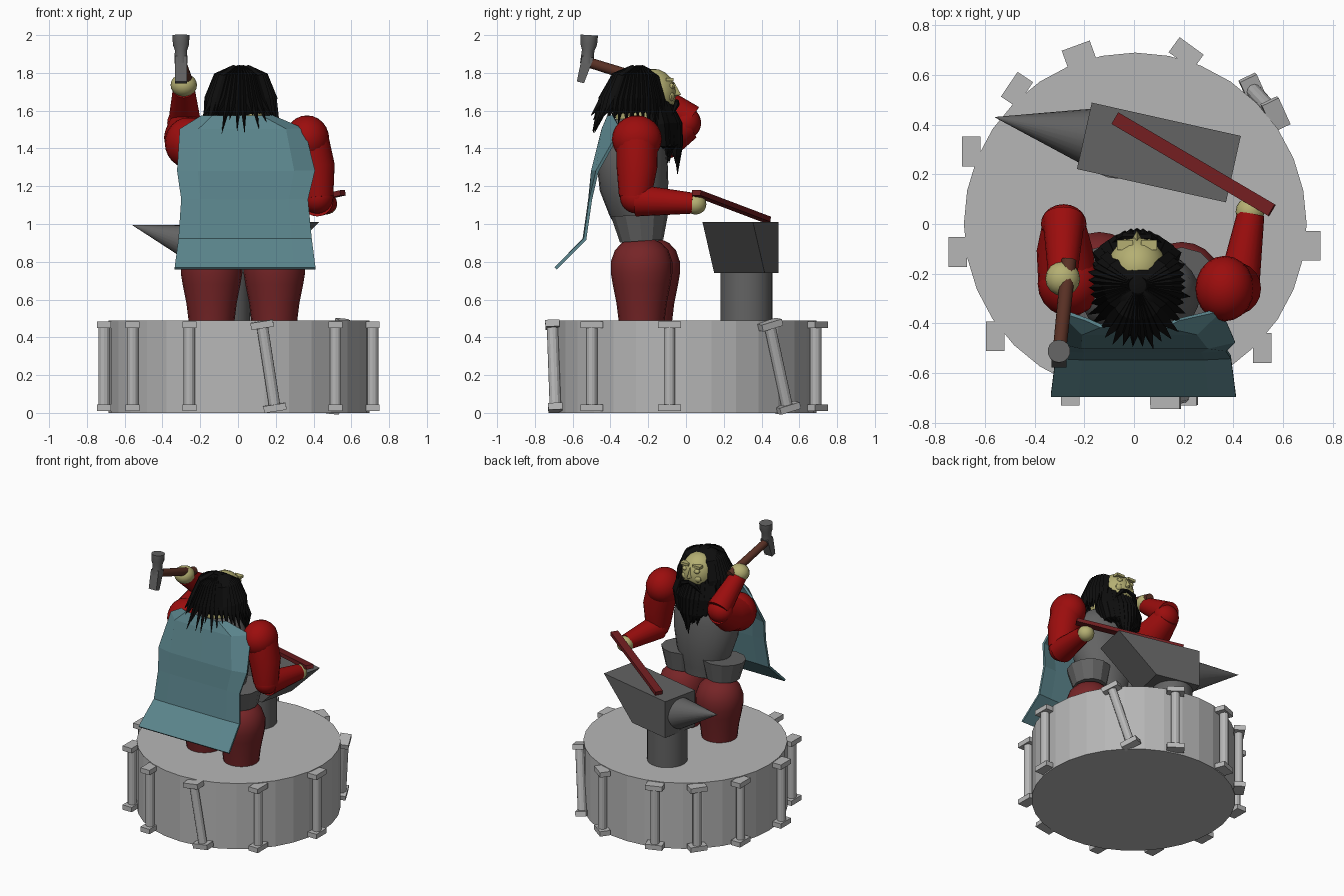
import bpy, bmesh, math, random
from mathutils import Vector, Matrix, Euler

if "Cube" in bpy.data.objects:
    bpy.data.objects.remove(bpy.data.objects["Cube"])

random.seed(4)


def material(name, r, g, b):
    m = bpy.data.materials.new(name)
    m.diffuse_color = (r, g, b, 1)
    m.use_nodes = True
    m.node_tree.nodes["Principled BSDF"].inputs["Base Color"].default_value = m.diffuse_color
    return m


STONE = material("pale stone", 0.47, 0.47, 0.47)
STEEL = material("dark steel", 0.125, 0.125, 0.125)
SLEEVE = material("bright red", 0.33, 0.004, 0.004)
CLOTH = material("dull red", 0.18, 0.018, 0.02)
BAR = material("hot bar red", 0.16, 0.012, 0.014)
SKIN = material("sallow skin", 0.46, 0.43, 0.17)
HAIR = material("black hair", 0.004, 0.004, 0.004)
CAPE = material("teal cloth", 0.105, 0.235, 0.265)
WOOD = material("brown wood", 0.10, 0.03, 0.018)


def finish(name, bm, mat, smooth=False):
    bmesh.ops.recalc_face_normals(bm, faces=bm.faces)
    me = bpy.data.meshes.new(name)
    bm.to_mesh(me)
    bm.free()
    me.materials.append(mat)
    ob = bpy.data.objects.new(name, me)
    bpy.context.collection.objects.link(ob)
    if smooth:
        bpy.ops.object.select_all(action='DESELECT')
        ob.select_set(True)
        bpy.context.view_layer.objects.active = ob
        bpy.ops.object.shade_smooth_by_angle(angle=math.radians(35))
    return ob


def add_tube(bm, pts, radii, sides, squash=1.0):
    """Round section swept through points; squash flattens it sideways."""
    pts = [Vector(p) for p in pts]
    axis = pts[-1] - pts[0]
    ref = Vector([float(i == min(range(3), key=lambda k: abs(axis[k]))) for i in range(3)])
    rings = []
    for i, p in enumerate(pts):
        d = (pts[min(i + 1, len(pts) - 1)] - pts[max(i - 1, 0)]).normalized()
        u = ref.cross(d).normalized()
        v = d.cross(u)
        ring = []
        for k in range(sides):
            a = 2 * math.pi * k / sides
            ring.append(bm.verts.new(p + radii[i] * (u * math.cos(a) + v * squash * math.sin(a))))
        rings.append(ring)
    for a, b in zip(rings, rings[1:]):
        for k in range(sides):
            j = (k + 1) % sides
            bm.faces.new((a[k], a[j], b[j], b[k]))
    bm.faces.new(rings[0])
    bm.faces.new(rings[-1])


def tube(name, pts, radii, mat, sides=20, smooth=True, squash=1.0):
    bm = bmesh.new()
    add_tube(bm, pts, radii, sides, squash)
    return finish(name, bm, mat, smooth)


def ball(name, loc, size, mat, seg=20):
    bm = bmesh.new()
    bmesh.ops.create_uvsphere(bm, u_segments=seg, v_segments=seg // 2 + 2, radius=1,
                              matrix=Matrix.LocRotScale(Vector(loc), None, Vector(size)))
    return finish(name, bm, mat, True)


def hull(name, pts, mat):
    bm = bmesh.new()
    for p in pts:
        bm.verts.new(p)
    bmesh.ops.convex_hull(bm, input=bm.verts)
    return finish(name, bm, mat)


# drum base
tube("base_drum", [(0.005, 0, 0), (0.005, 0, 0.49)], [0.69, 0.69], STONE, 32, False)

# columns round the drum: angle, turn of the long side, shift of the top (tangential)
columns = [(-7, 90, 0), (43, 115, -0.13), (73, -36, 0), (108, 20, 0), (131, 56, 0), (156, 90, 0),
           (189, 90, 0), (219, 90, 0), (249, 90, 0), (283, 0, -0.07), (316, 90, 0)]
for deg, turn, lean in columns:
    a = math.radians(deg)
    c = Vector((math.cos(a), math.sin(a), 0)) * 0.718
    t = Vector((-math.sin(a), math.cos(a), 0)) * lean / 2
    low, high = c - t + Vector((0, 0, 0.027)), c + t + Vector((0, 0, 0.467))
    bm = bmesh.new()
    add_tube(bm, [low, high], [0.03, 0.03], 12)
    tilt = Vector((0, 0, 1)).rotation_difference(high - low).to_matrix()
    rot = tilt @ Euler((0, 0, math.radians(turn))).to_matrix()
    for p in (low, high):
        bmesh.ops.create_cube(bm, size=1, matrix=Matrix.LocRotScale(p, rot, Vector((0.12, 0.075, 0.036))))
    finish("column", bm, STONE)

# anvil on its stand, with horn
tube("anvil_stand", [(-0.07, 0.32, 0.45), (-0.07, 0.32, 0.76)], [0.137, 0.137], STEEL, 24)
ang = math.radians(-12.6)
along, across = Vector((math.cos(ang), math.sin(ang), 0)), Vector((-math.sin(ang), math.cos(ang), 0))
origin = Vector((-0.2, 0.355, 0))
hull("anvil_body", [origin + along * u + across * v + Vector((0, 0, z))
                    for u, z in ((0, 1.01), (0.615, 1.01), (0, 0.74), (0.33, 0.74))
                    for v in (-0.137, 0.137)], STEEL)
tube("anvil_horn", [(-0.195, 0.354, 0.885), (-0.56, 0.43, 0.995)], [0.112, 0.001], STEEL, 24)

# legs and hip guards
for x, y in ((-0.14, -0.195), (0.192, -0.235)):
    tube("leg", [(x, y, z) for z in (0.45, 0.58, 0.68, 0.74, 0.80, 0.86, 0.90, 0.925)],
         [0.117, 0.133, 0.153, 0.163, 0.163, 0.142, 0.105, 0.05], CLOTH)
    tube("hip_guard", [(x, -0.235, 0.91), (x, -0.245, 1.05)], [0.115, 0.152], STEEL, 12, False)

# torso
bm = bmesh.new()
add_tube(bm, [(0, y, z) for y, z in ((-0.225, 0.9), (-0.235, 0.97), (-0.25, 1.07), (-0.275, 1.2),
                                     (-0.285, 1.32), (-0.275, 1.45), (-0.265, 1.53), (-0.26, 1.57))],
         [0.1, 0.12, 0.157, 0.183, 0.188, 0.165, 0.12, 0.07], 24)
bmesh.ops.scale(bm, vec=(1.28, 1, 1), verts=bm.verts)
bmesh.ops.translate(bm, vec=(0.025, 0, 0), verts=bm.verts)
finish("torso", bm, STEEL, True)

# right arm, reaching forward to hold the bar
ball("right_shoulder", (0.365, -0.26, 1.45), (0.118, 0.132, 0.125), SLEEVE)
tube("right_upper_arm", [(0.37, -0.26, 1.45), (0.405, -0.26, 1.3), (0.42, -0.27, 1.14)],
     [0.11, 0.108, 0.085], SLEEVE)
ball("right_elbow", (0.42, -0.26, 1.14), (0.085, 0.09, 0.085), SLEEVE)
tube("right_forearm", [(0.42, -0.26, 1.125), (0.47, 0.04, 1.11)], [0.085, 0.055], SLEEVE)
ball("right_hand", (0.467, 0.05, 1.105), (0.058, 0.058, 0.055), SKIN, 16)

# left arm, bent back with the hammer raised
ball("left_shoulder", (-0.26, -0.24, 1.43), (0.128, 0.132, 0.135), SLEEVE)
tube("left_upper_arm", [(-0.265, -0.25, 1.43), (-0.28, -0.1, 1.46), (-0.283, 0.01, 1.53)],
     [0.12, 0.112, 0.085], SLEEVE)
ball("left_elbow", (-0.283, 0.0, 1.535), (0.092, 0.08, 0.085), SLEEVE)
tube("left_forearm", [(-0.283, 0.02, 1.55), (-0.287, -0.21, 1.715)], [0.085, 0.058], SLEEVE)
ball("left_hand", (-0.287, -0.22, 1.735), (0.07, 0.07, 0.062), SKIN, 16)

# glowing bar laid on the anvil
p, q = Vector((0.555, 0.055, 1.165)), Vector((-0.075, 0.425, 1.025))
d = (q - p).normalized()
s = d.cross(Vector((0, 0, 1))).normalized() * 0.027
n = s.cross(d).normalized() * 0.014
hull("hot_bar", [e + i * s + j * n for e in (p, q) for i in (-1, 1) for j in (-1, 1)], BAR)

# hammer
tube("hammer_handle", [(-0.262, -0.145, 1.74), (-0.302, -0.53, 1.86)], [0.03, 0.027], WOOD, 12)
tube("hammer_head", [(-0.302, -0.512, 2.0), (-0.302, -0.515, 1.95), (-0.302, -0.518, 1.92), (-0.302, -0.525, 1.85)],
     [0.046, 0.044, 0.033, 0.036], STEEL, 14)
hull("hammer_peen", [(-0.302 + i * 0.031, y, z) for i in (-1, 1)
                     for y, z in ((-0.55, 1.89), (-0.488, 1.88), (-0.578, 1.755), (-0.54, 1.745))], STEEL)

# cape: rows of left x, right x, edge y, middle y, height
rows = [(-0.19, 0.18, -0.385, -0.41, 1.57), (-0.305, 0.35, -0.345, -0.44, 1.5),
        (-0.32, 0.405, -0.47, -0.495, 1.28), (-0.3, 0.37, -0.505, -0.51, 1.13),
        (-0.315, 0.39, -0.535, -0.54, 0.92), (-0.335, 0.41, -0.69, -0.69, 0.765)]
bm = bmesh.new()
grid = [[bm.verts.new((l + (r - l) * k, ye if k in (0, 1) else ym, z)) for k in (0, 0.15, 0.5, 0.85, 1)]
        for l, r, ye, ym, z in rows]
for a, b in zip(grid, grid[1:]):
    for k in range(4):
        bm.faces.new((a[k], b[k], b[k + 1], a[k + 1]))
cape = finish("cape", bm, CAPE)
mod = cape.modifiers.new("thickness", 'SOLIDIFY')
mod.thickness = 0.016
mod.offset = 0

# head with face details
tube("neck", [(0.02, -0.25, 1.5), (0.02, -0.25, 1.66)], [0.125, 0.12], SKIN, 16)
ball("face", (0.012, -0.175, 1.69), (0.118, 0.122, 0.132), SKIN, 18)
hull("nose", [(0.012, -0.065, 1.755), (-0.016, -0.075, 1.68), (0.04, -0.075, 1.68),
              (0.012, -0.026, 1.685), (0.012, -0.08, 1.665)], SKIN)
for x in (-0.036, 0.06):
    ball("eye", (x, -0.078, 1.73), (0.022, 0.018, 0.016), SKIN, 10)
    ball("cheek", (x, -0.085, 1.675), (0.032, 0.025, 0.026), SKIN, 10)
    hull("brow", [(x + i * 0.032, -0.085 + j * 0.02, 1.765 + k * 0.009)
                  for i in (-1, 1) for j in (-1, 1) for k in (-1, 1)], SKIN)

# hair: skull cap and loose locks
ball("hair_cap", (0.015, -0.255, 1.675), (0.148, 0.148, 0.165), HAIR, 20)
bm = bmesh.new()
for i in range(30):
    a = math.radians(138 + 264 * i / 29)
    dx, dy = math.cos(a), math.sin(a)
    back = max(0, -dy)
    out = 0.19 + 0.06 * back + random.uniform(-0.02, 0.02)
    tip = 1.53 + random.uniform(-0.06, 0.06)
    cx, cy = 0.015, -0.245
    add_tube(bm, [(cx + dx * 0.03, cy + dy * 0.03, 1.825), (cx + dx * 0.115, cy + dy * 0.12, 1.775),
                  (cx + dx * 0.165, cy + dy * (0.17 + 0.02 * back), 1.66),
                  (cx + dx * out, cy + dy * out, tip)], [0.02, 0.034, 0.03, 0.001], 4, 0.7)
finish("hair_locks", bm, HAIR)

# beard and moustache
bm = bmesh.new()
for layer in range(2):
    for i in range(11):
        k = i / 5 - 1
        y = -0.075 - 0.07 * k * k - 0.045 * layer
        tip = 1.28 + 0.13 * abs(k) + random.uniform(-0.025, 0.05)
        add_tube(bm, [(0.012 + 0.115 * k, y - 0.02, 1.635 + 0.07 * k * k),
                      (0.012 + 0.145 * k, y + 0.02, 1.53), (0.012 + 0.12 * k, y + 0.03, 1.42),
                      (0.012 + 0.085 * k, y + 0.03, tip)], [0.022, 0.036, 0.03, 0.001], 5)
for side in (-1, 1):
    add_tube(bm, [(0.012, -0.05, 1.65), (0.012 + side * 0.05, -0.05, 1.635),
                  (0.012 + side * 0.1, -0.075, 1.57)], [0.012, 0.017, 0.001], 5)
finish("beard", bm, HAIR)
